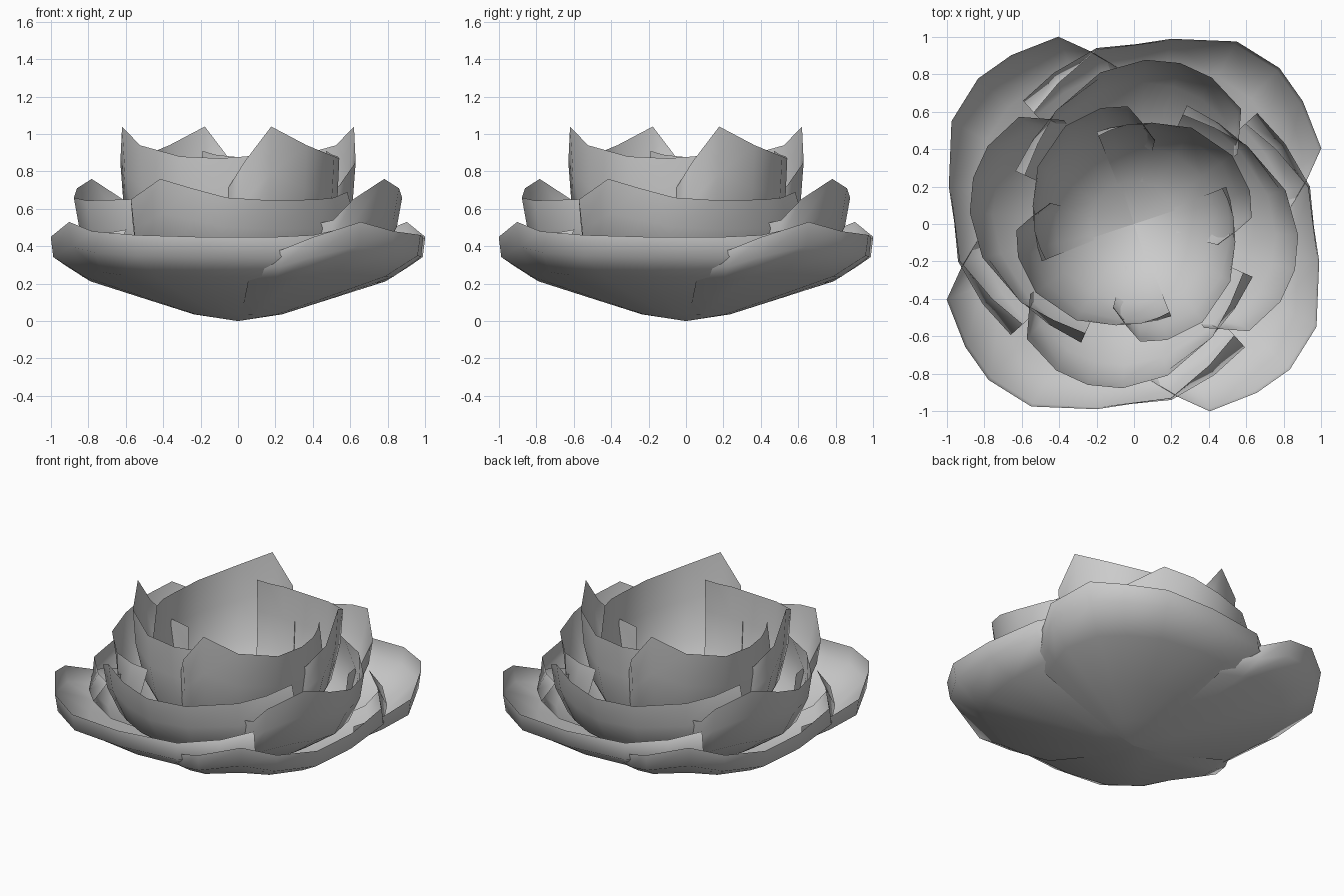
import bpy, bmesh
from math import radians, cos, sin

if "Cube" in bpy.data.objects:
    bpy.data.objects.remove(bpy.data.objects["Cube"])

# Each ring: mean bowl (radius, height), radial profile (shares of the bowl),
# and rim points (angle, radius, height) from the open tip to the tucked-in end,
# then how much the tucked end leans inwards
RINGS = {
    "outer_petal": (
        (1.0, .46), [(.24, .08), (.5, .26), (.84, .52), (.99, .76), (1, 1)],
        [(4, .82, .35), (14, .95, .38), (22, 1.08, .45), (36, 1.116, .53),
         (47, 1.14, .48), (60.6, 1.12, .46), (78.6, 1.01, .45), (102, .97, .45),
         (118, .92, .46), (132, .89, .49)], .1),
    "middle_petal": (
        (.83, .67), [(.3, .065), (.63, .25), (.88, .49), (.97, .76), (1, 1)],
        [(34, .67, .51), (42, .76, .54), (47, .84, .65), (62, .886, .76),
         (74, .895, .71), (86, .88, .66), (102.5, .83, .645), (125, .75, .65),
         (140, .72, .66), (156, .71, .69)], .1),
    "inner_petal": (
        (.58, .9), [(.4, .07), (.74, .26), (.92, .51), (.98, .76), (1, 1)],
        [(-14, .46, .66), (-5, .54, .72), (3, .63, .85), (16, .645, 1.04),
         (35, .64, .94), (59, .60, .88), (80, .55, .87), (94, .54, .88),
         (104, .54, .89), (112, .54, .91)], .06),
}


def petal(name, bowl, profile, rim, curl, turn):
    bm = bmesh.new()
    base = bm.verts.new((0, 0, 0))
    last = len(rim) - 1
    top = len(profile) - 1
    columns = []
    for j, (angle, radius, height) in enumerate(rim):
        column = []
        a = radians(angle + turn)
        for i, (fr, fz) in enumerate(profile):
            # low rows follow the shared bowl, high rows follow the rim
            w = min(1, fz * 1.25)
            r = fr * (bowl[0] + (radius - bowl[0]) * w)
            z = fz * (bowl[1] + (height - bowl[1]) * w)
            if i == top:
                r *= 1 - curl * {0: 1, 1: .7, 2: .2}.get(last - j, 0)
            column.append(bm.verts.new((r * cos(a), r * sin(a), z)))
        columns.append(column)
    for c, d in zip(columns, columns[1:]):
        bm.faces.new((base, c[0], d[0]))
        for i in range(top):
            bm.faces.new((c[i], c[i + 1], d[i + 1], d[i]))
    bmesh.ops.recalc_face_normals(bm, faces=bm.faces)
    for f in bm.faces:
        f.smooth = True
    mesh = bpy.data.meshes.new(name)
    bm.to_mesh(mesh)
    bm.free()
    bpy.context.collection.objects.link(bpy.data.objects.new(name, mesh))


# Four petals per ring
for name, shape in RINGS.items():
    for k in range(4):
        petal(f"{name}_{k + 1}", *shape, 90 * k)
